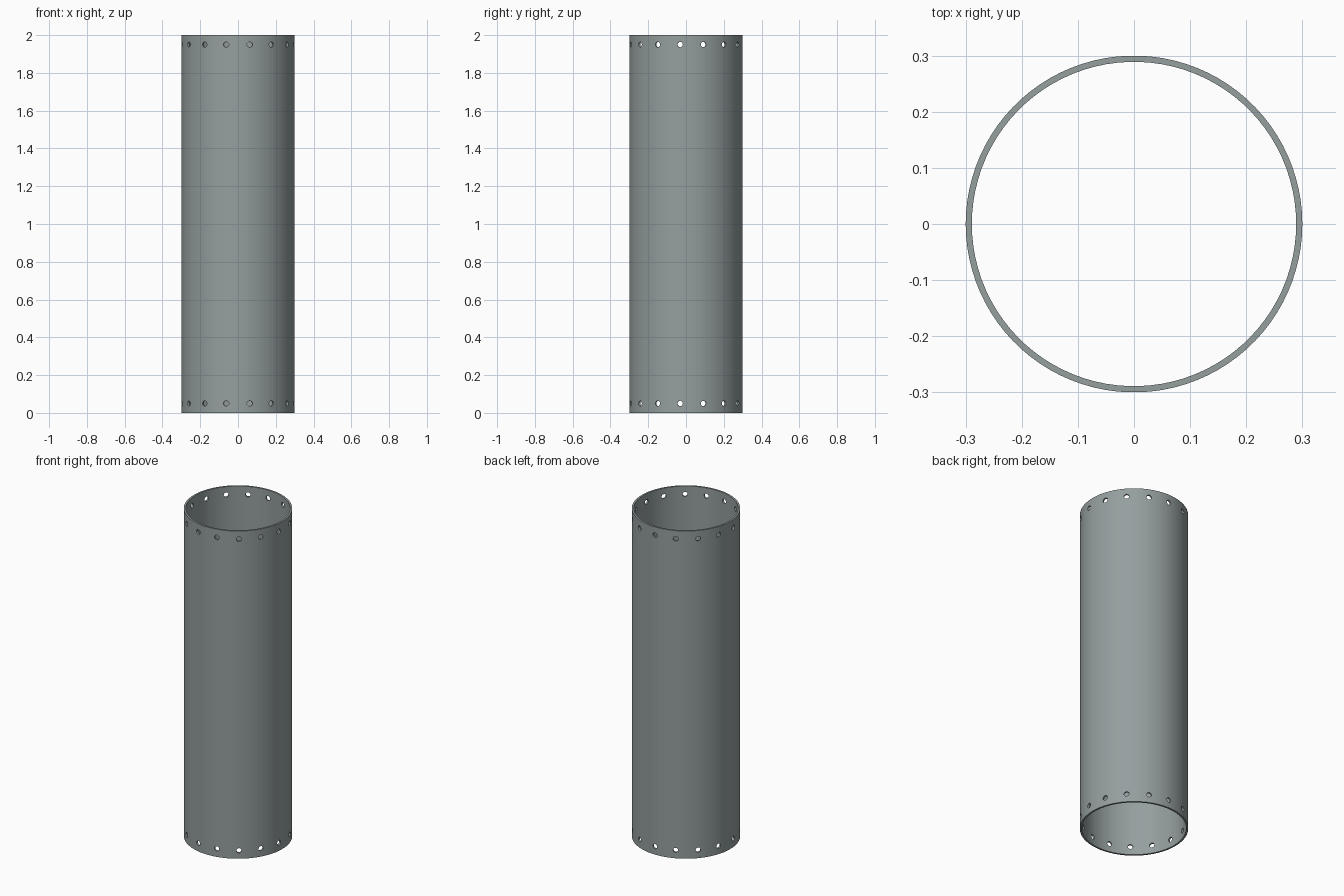
import bpy, math
from mathutils import Matrix, Vector
import bmesh

if "Cube" in bpy.data.objects:
    bpy.data.objects.remove(bpy.data.objects["Cube"])

HEIGHT, R_OUT, R_IN = 2.0, 0.30, 0.289
HOLES, HOLE_R, HOLE_INSET, SEGMENTS = 15, 0.0145, 0.05, 90

steel = bpy.data.materials.new("grey steel")
steel.diffuse_color = (0.30, 0.345, 0.345, 1)
steel.use_nodes = True
steel.node_tree.nodes["Principled BSDF"].inputs["Base Color"].default_value = steel.diffuse_color


def make_object(name, bm):
    bmesh.ops.recalc_face_normals(bm, faces=bm.faces)
    mesh = bpy.data.meshes.new(name)
    bm.to_mesh(mesh)
    bm.free()
    mesh.materials.append(steel)
    obj = bpy.data.objects.new(name, mesh)
    bpy.context.collection.objects.link(obj)
    return obj


# Pipe wall: rectangular section spun around z
bm = bmesh.new()
section = [(R_OUT, 0), (R_OUT, HEIGHT), (R_IN, HEIGHT), (R_IN, 0)]
verts = [bm.verts.new((r, 0, z)) for r, z in section]
edges = [bm.edges.new((verts[i], verts[(i + 1) % 4])) for i in range(4)]
bmesh.ops.spin(bm, geom=verts + edges, axis=(0, 0, 1), cent=(0, 0, 0),
               angle=math.tau, steps=SEGMENTS, use_merge=True)
bmesh.ops.remove_doubles(bm, verts=bm.verts, dist=1e-5)
pipe = make_object("pipe", bm)

# Radial drills: one ring of bolt holes near each end
bm = bmesh.new()
for z in (HOLE_INSET, HEIGHT - HOLE_INSET):
    for i in range(HOLES):
        a = math.pi / 2 + math.tau * i / HOLES
        out = Vector((math.cos(a), math.sin(a), 0))
        place = Matrix.Translation(out * R_OUT + Vector((0, 0, z)))
        bmesh.ops.create_cone(bm, cap_ends=True, segments=16, radius1=HOLE_R,
                              radius2=HOLE_R, depth=0.1,
                              matrix=place @ out.to_track_quat('Z', 'Y').to_matrix().to_4x4())
drills = make_object("bolt_hole_cutter", bm)
drills.hide_render = True

# Cut the holes, then smooth the walls while keeping rims sharp
cut = pipe.modifiers.new("bolt holes", 'BOOLEAN')
cut.operation = 'DIFFERENCE'
cut.solver = 'EXACT'
cut.object = drills
bpy.context.view_layer.objects.active = pipe
pipe.select_set(True)
bpy.ops.object.modifier_apply(modifier=cut.name)
bpy.data.objects.remove(drills)
bpy.ops.object.shade_smooth_by_angle(angle=math.radians(30))
